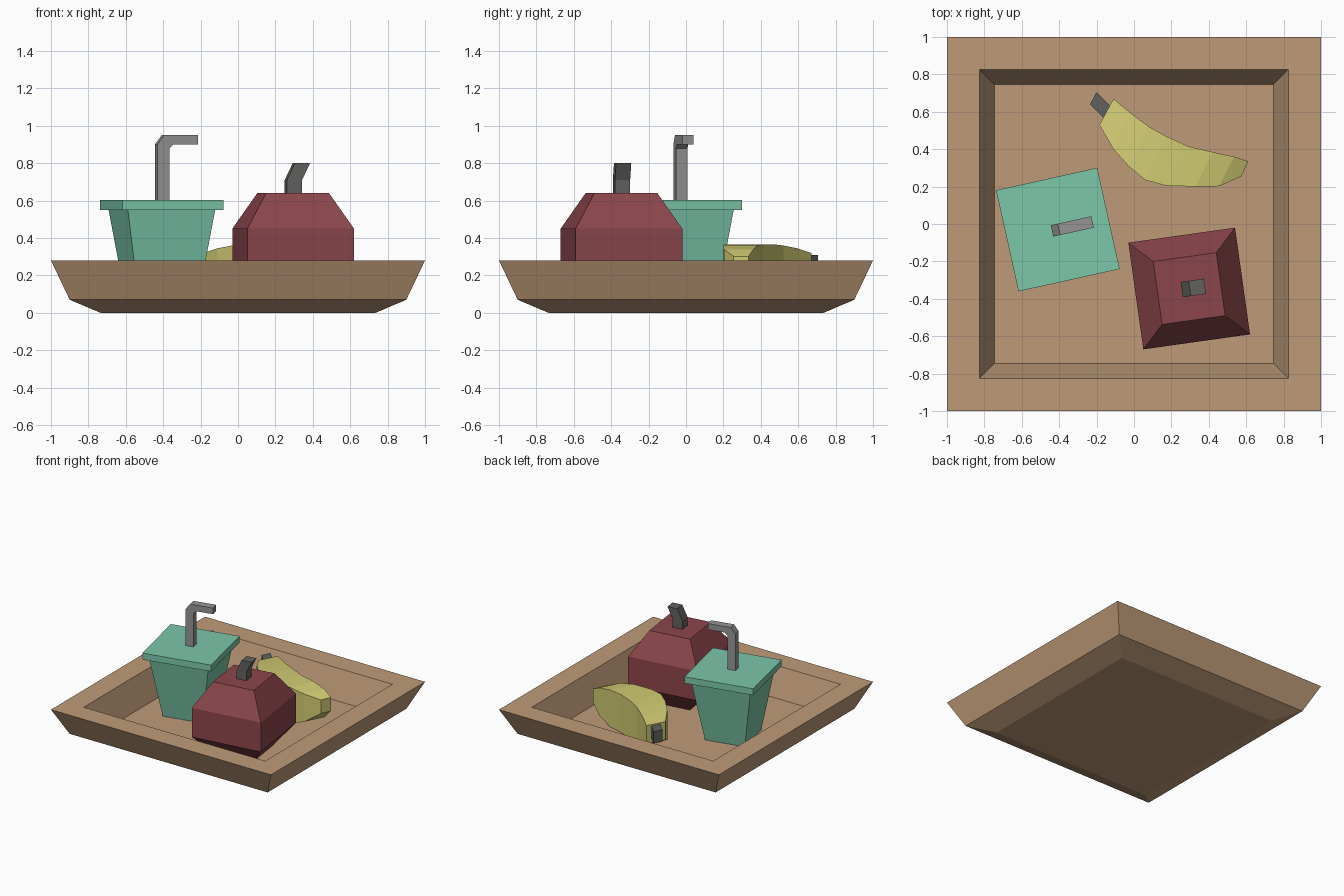
import bpy
import bmesh
from math import radians
from mathutils import Vector

if "Cube" in bpy.data.objects:
    bpy.data.objects.remove(bpy.data.objects["Cube"])


def material(name, rgb):
    m = bpy.data.materials.new(name)
    m.diffuse_color = (*rgb, 1)
    m.use_nodes = True
    m.node_tree.nodes["Principled BSDF"].inputs["Base Color"].default_value = m.diffuse_color
    return m


WOOD = material("wood", (0.52, 0.33, 0.19))
RED = material("red", (0.26, 0.06, 0.07))
GREEN = material("green", (0.20, 0.57, 0.40))
YELLOW = material("yellow", (0.64, 0.60, 0.17))
STRAW = material("straw_grey", (0.30, 0.29, 0.29))
STEM = material("stem_grey", (0.12, 0.12, 0.115))


def loft(name, rings, mat, loc=(0, 0, 0), turn=0):
    """Skin a list of equal-length vertex rings and cap both ends."""
    bm = bmesh.new()
    loops = [[bm.verts.new(p) for p in ring] for ring in rings]
    n = len(loops[0])
    for a, b in zip(loops, loops[1:]):
        for i in range(n):
            j = (i + 1) % n
            bm.faces.new((a[i], a[j], b[j], b[i]))
    bm.faces.new(loops[0][::-1])
    bm.faces.new(loops[-1])
    bmesh.ops.recalc_face_normals(bm, faces=bm.faces)
    me = bpy.data.meshes.new(name)
    bm.to_mesh(me)
    bm.free()
    me.materials.append(mat)
    ob = bpy.data.objects.new(name, me)
    ob.location = loc
    ob.rotation_euler.z = radians(turn)
    bpy.context.collection.objects.link(ob)
    return ob


def squares(profile):
    """Square rings from (half width, z) pairs."""
    return [[(x * h, y * h, z) for x, y in ((-1, -1), (1, -1), (1, 1), (-1, 1))]
            for h, z in profile]


def slab(profile, half):
    """Two rings of an x-z outline, extruded along y."""
    return [[(x, y, z) for x, z in profile] for y in (-half, half)]


# Tray with sloped walls and a sunken floor
FLOOR = 0.055
loft("tray", squares([(0.735, 0), (0.9, 0.07), (1, 0.28), (0.825, 0.28), (0.745, FLOOR)]), WOOD)

# Cup, lid and bent straw
cup = dict(loc=(-0.407, -0.03, 0), turn=12.5)
loft("cup", squares([(0.16, FLOOR), (0.239, 0.55)]), GREEN, **cup)
loft("cup_lid", squares([(0.277, 0.55), (0.277, 0.603)]), GREEN, **cup)
loft("straw", slab([(-0.032, 0.6), (-0.032, 0.9), (0.006, 0.95), (0.19, 0.95),
                    (0.19, 0.9), (0.055, 0.9), (0.034, 0.88), (0.034, 0.6)], 0.031), STRAW, **cup)

# Apple and its leaning stem
apple = dict(loc=(0.295, -0.345, 0), turn=8)
loft("apple", squares([(0.165, FLOOR), (0.288, 0.21), (0.288, 0.45), (0.17, 0.64)]), RED, **apple)
loft("apple_stem", slab([(-0.04, 0.63), (-0.04, 0.71), (0.003, 0.8), (0.085, 0.8),
                         (0.042, 0.71), (0.042, 0.63)], 0.041), STEM, **apple)

# Banana: sections as inner x, y, outer x, y, bottom z, top z
sections = [
    (-0.11, 0.67, -0.185, 0.53, 0.17, 0.32),
    (-0.02, 0.595, -0.11, 0.40, 0.10, 0.345),
    (0.08, 0.52, -0.03, 0.31, 0.065, 0.36),
    (0.17, 0.47, 0.06, 0.235, FLOOR, 0.366),
    (0.29, 0.415, 0.17, 0.205, FLOOR, 0.366),
    (0.42, 0.385, 0.33, 0.20, 0.06, 0.362),
    (0.535, 0.36, 0.455, 0.202, 0.11, 0.34),
    (0.61, 0.335, 0.575, 0.255, 0.19, 0.302)]


def upright(a, b, c, d, lo, hi):
    return [(a, b, lo), (a, b, hi), (c, d, hi), (c, d, lo)]


loft("banana", [upright(*s) for s in sections], YELLOW)
loft("banana_stem", [upright(-0.2, 0.705, -0.235, 0.64, 0.21, 0.308),
                     upright(-0.125, 0.63, -0.16, 0.565, 0.21, 0.308)], STEM)
